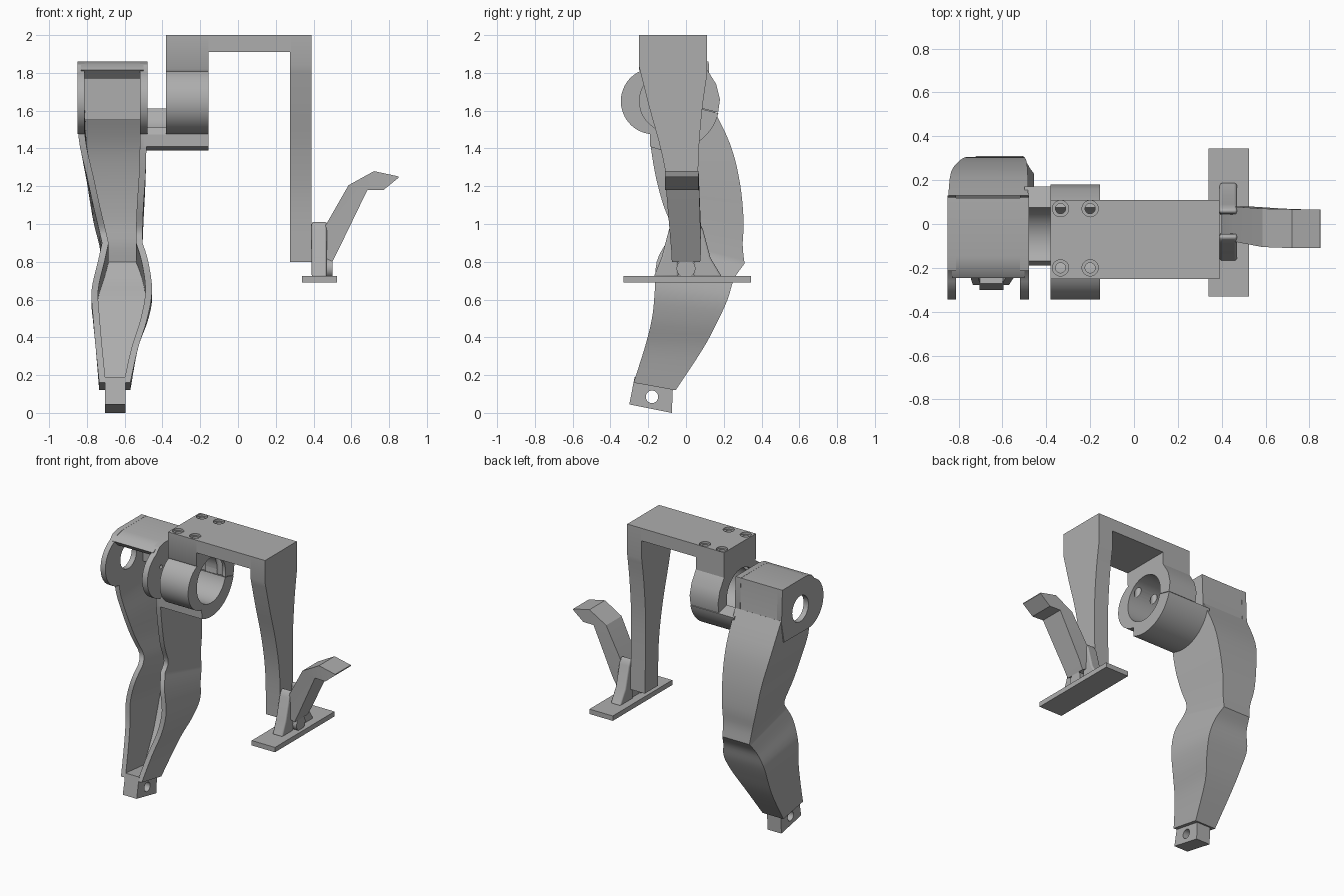
import bpy, bmesh
from math import cos, sin, radians, pi
from mathutils import Vector

if "Cube" in bpy.data.objects:
    bpy.data.objects.remove(bpy.data.objects["Cube"])

grey = bpy.data.materials.new("plain grey")
grey.use_nodes = True
tone = (0.42, 0.42, 0.42, 1)
grey.diffuse_color = tone
grey.node_tree.nodes["Principled BSDF"].inputs["Base Color"].default_value = tone


def finish(name, bm):
    bmesh.ops.recalc_face_normals(bm, faces=bm.faces)
    mesh = bpy.data.meshes.new(name)
    bm.to_mesh(mesh)
    bm.free()
    obj = bpy.data.objects.new(name, mesh)
    bpy.context.collection.objects.link(obj)
    mesh.materials.append(grey)
    return obj


def loft(name, rings):
    """Skin a list of closed rings and cap both ends."""
    bm = bmesh.new()
    rows = [[bm.verts.new(p) for p in ring] for ring in rings]
    n = len(rows[0])
    for a, b in zip(rows, rows[1:]):
        for i in range(n):
            j = (i + 1) % n
            bm.faces.new((a[i], a[j], b[j], b[i]))
    bm.faces.new(rows[0])
    bm.faces.new(rows[-1])
    return finish(name, bm)


def plate(name, yz, x0, x1):
    """Extrude a side profile across x."""
    return loft(name, [[(x, y, z) for y, z in yz] for x in (x0, x1)])


def box(name, x0, x1, y0, y1, z0, z1):
    return plate(name, [(y0, z0), (y1, z0), (y1, z1), (y0, z1)], x0, x1)


def arc(cy, cz, r, a0, a1, n=24):
    angles = [radians(a0 + (a1 - a0) * i / n) for i in range(n + 1)]
    return [(cy + r * cos(a), cz + r * sin(a)) for a in angles]


def drill(obj, centre, r, depth, axis):
    bm = bmesh.new()
    bmesh.ops.create_cone(bm, cap_ends=True, segments=28, radius1=r, radius2=r, depth=depth)
    cutter = finish("hole_cutter", bm)
    cutter.location = centre
    if axis == "X":
        cutter.rotation_euler.y = pi / 2
    cutter.hide_render = True
    mod = obj.modifiers.new("hole", "BOOLEAN")
    mod.object, mod.operation, mod.solver = cutter, "DIFFERENCE", "EXACT"
    bpy.context.view_layer.update()
    bpy.context.view_layer.objects.active = obj
    bpy.ops.object.modifier_apply(modifier=mod.name)
    bpy.data.objects.remove(cutter)


def smooth_path(rows, steps=4):
    """Catmull-Rom interpolation of station rows."""
    out = []
    pts = [Vector(r) for r in rows]
    for i in range(len(pts) - 1):
        p0, p1, p2, p3 = pts[max(i - 1, 0)], pts[i], pts[i + 1], pts[min(i + 2, len(pts) - 1)]
        for k in range(steps):
            t = k / steps
            out.append(0.5 * (2 * p1 + (p2 - p0) * t + (2 * p0 - 5 * p1 + 4 * p2 - p3) * t * t
                              + (3 * p1 - p0 - 3 * p2 + p3) * t ** 3))
    return out + [pts[-1]]


# Leg channel, open at the front: front y, front z, back y, back z, right x, left x
thigh = [(-.19, 1.49, .13, 1.64, -.847, -.482), (-.185, 1.4, .235, 1.42, -.835, -.485),
         (-.16, 1.25, .285, 1.22, -.80, -.49), (-.12, 1.1, .305, 1.02, -.767, -.5),
         (-.07, .965, .30, .89, -.735, -.505), (-.105, .9, .31, .79, -.72, -.505)]
shin = [thigh[-1], (-.155, .8, .255, .71, -.742, -.475), (-.165, .65, .22, .6, -.775, -.455),
        (-.18, .5, .165, .48, -.767, -.48), (-.22, .34, .09, .34, -.753, -.53),
        (-.278, .16, -.055, .12, -.735, -.57)]
wall = 0.035
rings = []
for yf, zf, yb, zb, xr, xl in smooth_path(thigh) + smooth_path(shin)[1:]:
    k = wall / (yb - yf)
    yi, zi = yb - wall, zb + (zf - zb) * k
    rings.append([(xr, yf, zf), (xr, yb, zb), (xl, yb, zb), (xl, yf, zf),
                  (xl - wall, yf, zf), (xl - wall, yi, zi), (xr + wall, yi, zi), (xr + wall, yf, zf)])
loft("leg_shell", rings)

# Foot tenon with its pin hole
foot = plate("foot_tenon", [(-.272, .19), (-.068, .17), (-.075, .0), (-.3, .045)], -.705, -.595)
drill(foot, (-.65, -.18, .085), .033, .4, "X")

# Hip ears and the cap joining them
axis_y, axis_z = -.083, 1.65
front_curve = arc(-.17, axis_z, .175, 115, 265)
ear = [(.12, 1.86), (-.15, 1.86), (-.21, 1.845)] + front_curve + [(.1, 1.478), (.13, 1.62)]
outer_ear = plate("outer_hip_ear", ear, -.85, -.812)
drill(outer_ear, (-.83, axis_y, axis_z), .092, .2, "X")
inner_ear = plate("inner_hip_ear", ear, -.52, -.478)
for y, z in ((-.19, 1.7), (.03, 1.7)):
    drill(inner_ear, (-.5, y, z), .014, .2, "X")
plate("hip_cap", [(.119, 1.859), (-.15, 1.859), (-.21, 1.844), (-.247, 1.815), (-.2, 1.77),
                  (.08, 1.77), (.08, 1.55), (.14, 1.55), (.128, 1.62)], -.83, -.5)

# Motor cradle carried by the leg
plate("motor_cradle", arc(axis_y, axis_z, .262, -114, -14) + arc(axis_y, axis_z, .163, -14, -122)
      + [(-.19, 1.475)], -.5, -.155)

# Bracket: motor clamp, bridge and tapered arm
clamp = plate("motor_clamp", [(.11, 2), (-.25, 2), (-.25, 1.82)] + front_curve
              + arc(axis_y, axis_z, .163, 238, -13, 40)
              + [(.17, 1.59), (.18, 1.66), (.16, 1.74), (.11, 1.82)], -.38, -.155)
for x in (-.335, -.2):
    for y, bottom in ((.07, 1.55), (-.2, 1.7)):
        drill(clamp, (x, y, 2), .037, .03, "Z")
        drill(clamp, (x, y, (2.1 + bottom) / 2), .023, 2.1 - bottom, "Z")
box("bridge", -.155, .28, -.25, .11, 1.91, 2)
front_edge = smooth_path([(-.25, 1.84), (-.195, 1.62), (-.13, 1.38), (-.085, 1.12), (-.075, .8)])
back_edge = smooth_path([(.075, .8), (.066, 1.1), (.066, 1.35), (.085, 1.6), (.11, 1.78)])
plate("bracket_arm", [(.11, 2), (-.25, 2)] + [tuple(p) for p in front_edge + back_edge], .275, .39)

# Pedal plate, its two fins and the pivot pin
box("pedal_plate", .34, .525, -.33, .345, .69, .725)
for label, side, reach in (("front", -1, .17), ("back", 1, .19)):
    prof = [(reach, .72), (.13, .82), (.09, .97), (.075, 1.0), (.06, 1.015), (.045, 1.0), (.04, .72)]
    fin = plate(label + "_fin", [(side * y, z) for y, z in prof], .39, .47)
    bev = fin.modifiers.new("round", "BEVEL")
    bev.width, bev.segments, bev.limit_method = .018, 3, "ANGLE"
plate("pivot_pin", arc(0, .765, .05, 0, 345, 23), .4, .5)

# Bent lever: low x, low z, high x, high z, front y, back y
lever = [(.5, .8, .4, .85, -.075, .075), (.53, .86, .445, .96, -.078, .08),
         (.685, 1.18, .585, 1.205, -.105, .07), (.77, 1.18, .72, 1.28, -.11, .067),
         (.85, 1.245, .849, 1.252, -.11, .067)]
loft("lever", [[(a, f, b), (a, k, b), (c, k, d), (c, f, d)] for a, b, c, d, f, k in lever])

# Smooth shading with sharp edges kept
bpy.ops.object.select_all(action="DESELECT")
for obj in bpy.context.scene.objects:
    if obj.type == "MESH" and obj.data.materials and obj.data.materials[0] == grey:
        obj.select_set(True)
        bpy.context.view_layer.objects.active = obj
bpy.ops.object.shade_smooth_by_angle(angle=radians(28))
